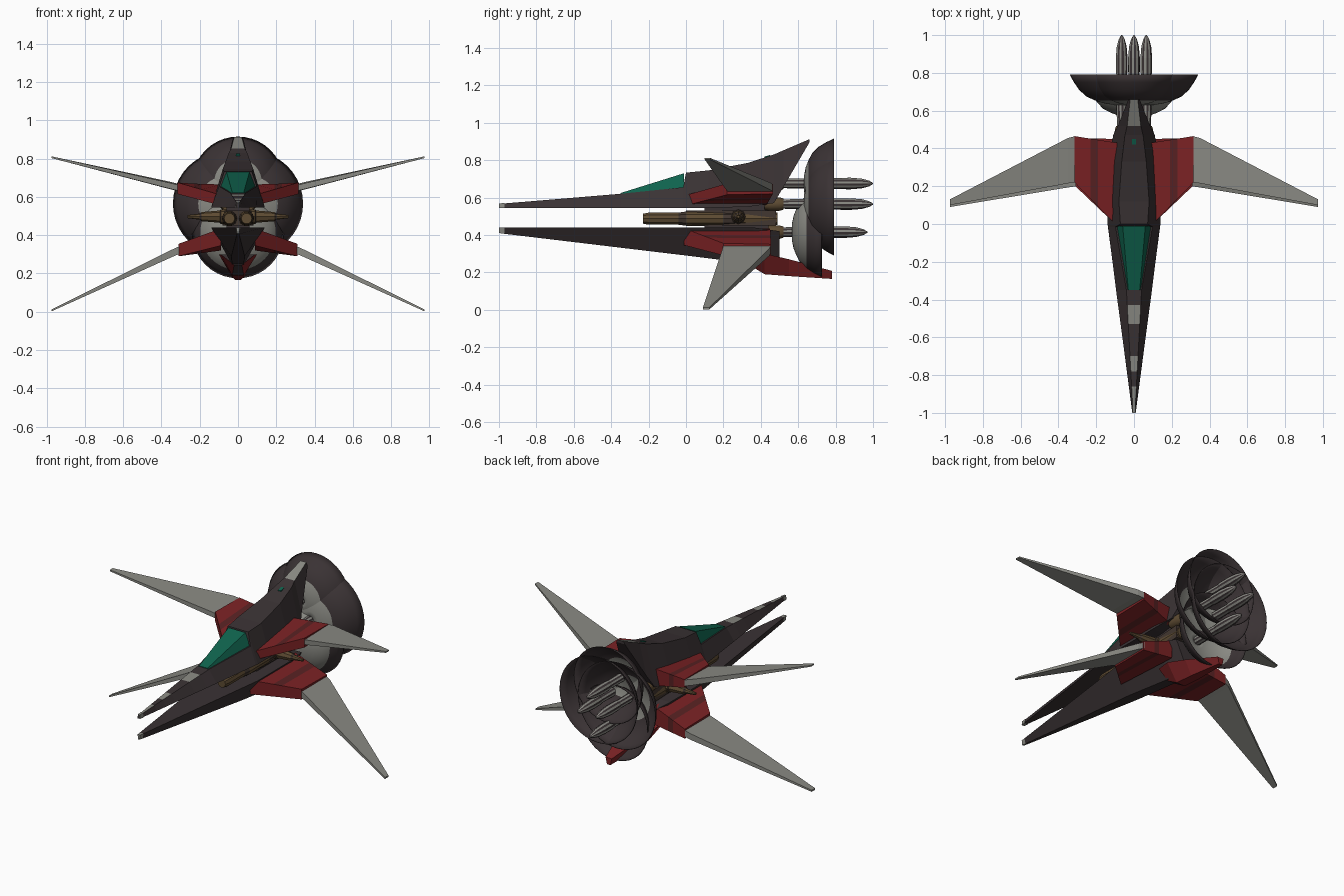
import bpy, bmesh, math

cube = bpy.data.objects.get("Cube")
if cube:
    bpy.data.objects.remove(cube, do_unlink=True)


def material(name, r, g, b):
    m = bpy.data.materials.new(name)
    m.use_nodes = True
    m.diffuse_color = (r, g, b, 1)
    m.node_tree.nodes["Principled BSDF"].inputs["Base Color"].default_value = (r, g, b, 1)
    return m


DARK = material("dark_hull", .042, .032, .034)
GREY = material("pale_grey", .25, .25, .225)
RED = material("deep_red", .20, .016, .018)
MAROON = material("maroon", .10, .016, .017)
GREEN = material("canopy_green", .005, .125, .075)
BRONZE = material("bronze", .11, .07, .032)
UMBER = material("dark_bronze", .055, .038, .03)


def loft(name, rings, mats, rule=lambda i, k: 0, mirror=False, caps=True, smooth=False):
    """Skin a series of equal closed rings; rule(section, side) picks the material."""
    bm = bmesh.new()
    vs = [[bm.verts.new(p) for p in ring] for ring in rings]
    n = len(rings[0])
    for i in range(len(rings) - 1):
        for k in range(n):
            j = (k + 1) % n
            f = bm.faces.new((vs[i][k], vs[i][j], vs[i + 1][j], vs[i + 1][k]))
            f.material_index = rule(i, k)
    if caps:
        bm.faces.new(vs[0]).material_index = rule(0, 0)
        bm.faces.new(vs[-1]).material_index = rule(len(rings) - 2, 0)
    bmesh.ops.recalc_face_normals(bm, faces=bm.faces)
    me = bpy.data.meshes.new(name)
    bm.to_mesh(me)
    bm.free()
    ob = bpy.data.objects.new(name, me)
    bpy.context.collection.objects.link(ob)
    for m in mats:
        me.materials.append(m)
    if mirror:
        ob.modifiers.new("mirror", 'MIRROR')
    if smooth:
        bpy.ops.object.select_all(action='DESELECT')
        ob.select_set(True)
        bpy.context.view_layer.objects.active = ob
        bpy.ops.object.shade_smooth_by_angle(angle=math.radians(35))
    return ob


def trapezoids(rows):
    """Rows of y, bottom z, top z, bottom half width, top half width."""
    return [[(-wb, y, zb), (wb, y, zb), (wt, y, zt), (-wt, y, zt)] for y, zb, zt, wb, wt in rows]


def mix(a, b, t):
    return [p + (q - p) * t for p, q in zip(a, b)]


def span(rows):
    """Rows of x, front y, back y, then bottom and top z at the front and at the back."""
    return [[(x, y0, a), (x, y1, c), (x, y1, d), (x, y0, b)] for x, y0, y1, a, b, c, d in rows]


def lathe(name, cx, cz, profile, sides, mats, rule=lambda i, k: 0, caps=True, smooth=True):
    """Turn a profile of (y, radius) about an axis running front to back."""
    rings = [[(cx + r * math.cos(math.tau * k / sides), y, cz + r * math.sin(math.tau * k / sides))
              for k in range(sides)] for y, r in profile]
    return loft(name, rings, mats, rule, caps=caps, smooth=smooth)


# Upper hull: long nose with pale bands on top, step for the canopy, swept tail
tip = (-1, .545, .566, .008, .005)
brow = (-.35, .545, .62, .095, .04)
nose = [mix(tip, brow, (y + 1) / .65) for y in (-1, -.86, -.78, -.70, -.53, -.43, -.35)]
upper = nose + [
    (-.015, .545, .655, .137, .098),
    (0, .545, .733, .14, .072),
    (.12, .545, .745, .14, .08),
    (.33, .55, .785, .135, .065),
    (.47, .57, .83, .11, .048),
    (.52, .655, .852, .085, .036),
    (.66, .895, .912, .03, .02),
]
loft("upper_hull", trapezoids(upper), [DARK, GREY],
     lambda i, k: 1 if k == 2 and i in (0, 2, 4, 12) else 0)
loft("nose_cap", trapezoids([(-1, .543, .568, .009, .007), (-.97, .543, .571, .013, .008)]), [GREY])

# Canopy and the small marker light behind it
loft("canopy", trapezoids([(-.35, .612, .624, .038, .03), (-.01, .65, .73, .092, .06)]), [GREEN])
loft("spine_light", trapezoids([(.42, .80, .819, .01, .01), (.45, .80, .828, .01, .01)]), [GREEN])

# Lower hull: flat deck, V keel
lower = [
    (-1, .41, .44, .005, .009),
    (-.97, .406, .44, .006, .013),
    (0, .29, .44, .035, .14),
    (.36, .245, .44, .03, .14),
    (.50, .27, .42, .03, .10),
]
loft("lower_hull", trapezoids(lower), [DARK, GREY], lambda i, k: 1 if i == 0 else 0)

# Red tail keel with a dark leading face
keel = [
    (.33, .245, .30, .02, .09),
    (.42, .19, .30, .03, .10),
    (.55, .18, .27, .03, .075),
    (.78, .165, .208, .012, .022),
]
loft("tail_keel", trapezoids(keel), [RED, DARK], lambda i, k: 1 if i == 0 and k == 0 else 0)

# Red wing pylons with a darker band, then the thin swept wings
PYLONS = {
    "upper": ((.09, -.01, .43, .555, .61, .56, .665), (.315, .22, .465, .615, .675, .62, .672)),
    "lower": ((.09, -.01, .45, .345, .435, .32, .435), (.31, .20, .455, .29, .355, .29, .35)),
}
WINGS = {
    "upper": ((.31, .222, .465, .632, .662, .63, .668), (.35, .215, .455, .641, .672, .639, .678),
              (.975, .10, .13, .803, .812, .803, .811)),
    "lower": ((.30, .20, .455, .305, .345, .305, .345), (.34, .195, .445, .288, .327, .288, .327),
              (.975, .09, .125, .002, .012, .002, .012)),
}
for side in ("upper", "lower"):
    root, end = PYLONS[side]
    rows = [mix(root, end, t) for t in (0, .45, .62, 1)]
    loft(side + "_pylon", span(rows), [RED, MAROON],
         lambda i, k: 1 if i == 1 and k != 3 else 0, mirror=True)
    loft(side + "_wing", span(WINGS[side]), [GREY], mirror=True)

# Bronze core between the hulls: twin barrels, centre block and a cross spindle
for x in (-.045, .045):
    lathe("core_barrel", x, .487, [(-.23, .028), (-.20, .034), (-.04, .034), (.0, .04),
                                   (.2, .04), (.28, .036), (.49, .036)],
          10, [BRONZE, UMBER], lambda i, k: 1 if i in (2, 4) and k % 4 < 2 else 0)
loft("core_block", trapezoids([(.0, .45, .53, .06, .06), (.48, .45, .53, .08, .08)]), [UMBER])
spindle = [(.0, .042), (.09, .038), (.095, .032), (.19, .024), (.2, .016), (.265, .008)]
loft("cross_spindle", [[(x, .28 + r * math.cos(math.tau * k / 8), .497 + r * math.sin(math.tau * k / 8))
                        for k in range(8)] for x, r in spindle], [BRONZE, UMBER],
     lambda i, k: i % 2, mirror=True)
# Struts joining the two hulls through the core
loft("hull_strut", [[(x, y, z) for x, y in ((-.06, .1), (.06, .1), (.06, .44), (-.06, .44))]
                    for z in (.42, .56)], [DARK])

# Four overlapping engine bowls, each with a nozzle and a fluted spike
BOWL = [(.63, .05), (.632, .2), (.64, .36), (.655, .52), (.675, .68), (.71, .82), (.75, .92), (.79, 1)]
SPIKE = [(.50, .024), (.62, .028), (.78, .026), (.80, .030), (.88, .031), (.94, .026), (.98, .015), (1, .003)]
ENGINES = [
    ("top", 0, .675, .24, 0, 3),
    ("right", -.065, .565, .275, 0, 3),
    ("left", .065, .565, .275, 0, 3),
    ("bottom", 0, .415, .24, -.065, 5),
]
for name, cx, cz, radius, shift, pale in ENGINES:
    bowl = lathe(name + "_bowl", cx, cz, [(y + shift, r * radius) for y, r in BOWL], 40,
                 [DARK, GREY], lambda i, k: 1 if i < pale else 0, caps=False)
    shell = bowl.modifiers.new("shell", 'SOLIDIFY')
    shell.thickness = .004
    back = -.03 if shift else 0
    lathe(name + "_spike", cx, cz, [(y + back, r) for y, r in SPIKE], 16,
          [GREY, DARK], lambda i, k: k % 2, smooth=False)
    lathe(name + "_nozzle", cx, cz, [(.42, .03), (.45, .036), (.50, .036), (.52, .03)], 12, [BRONZE])
